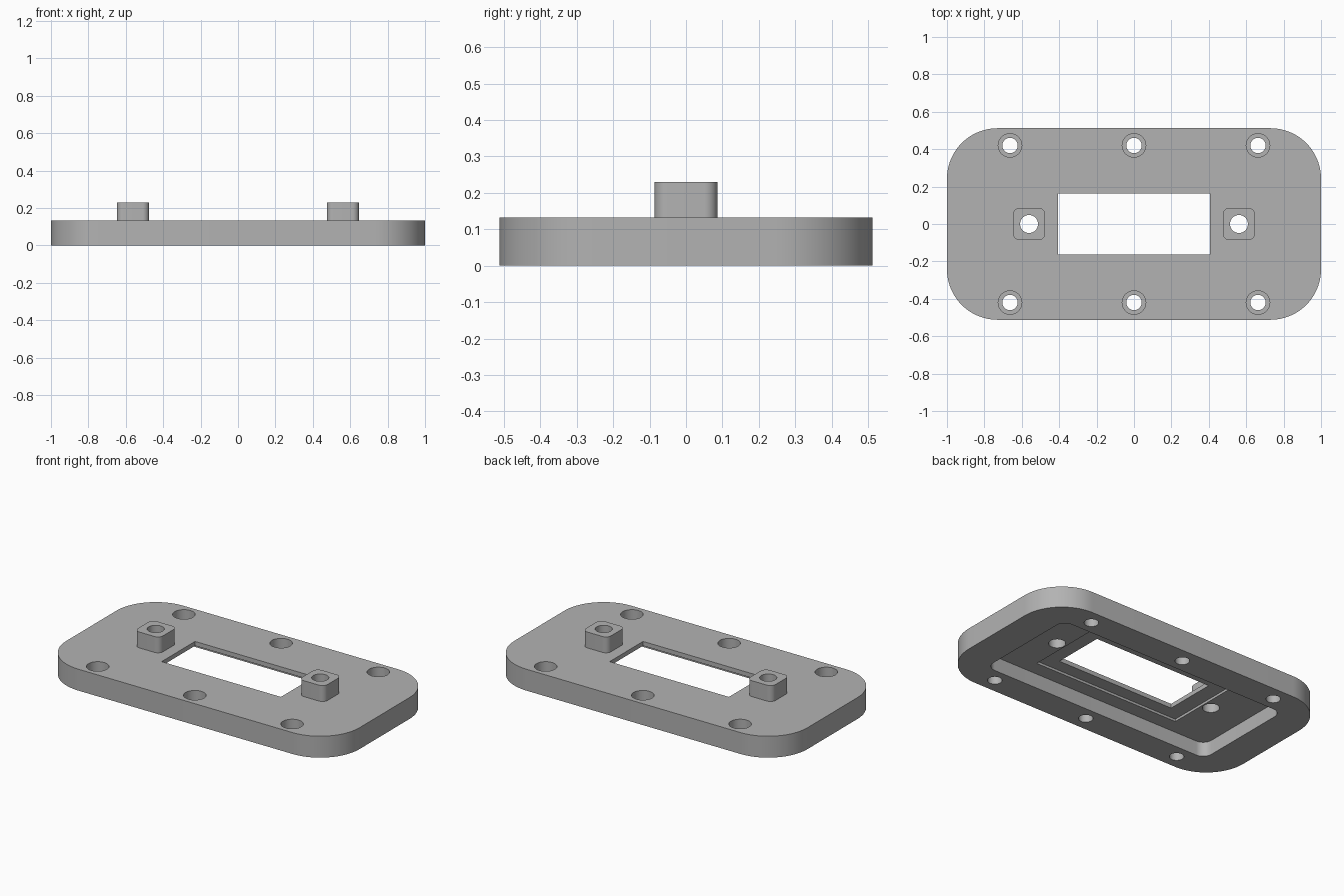
import bpy, bmesh
from math import cos, sin, pi, radians

if "Cube" in bpy.data.objects:
    bpy.data.objects.remove(bpy.data.objects["Cube"], do_unlink=True)

grey = bpy.data.materials.new("neutral grey")
grey.use_nodes = True
COLOR = (0.45, 0.45, 0.45, 1)
grey.diffuse_color = COLOR
grey.node_tree.nodes["Principled BSDF"].inputs["Base Color"].default_value = COLOR


def prism(name, outline, z0, z1):
    """Extrude a closed outline from z0 up to z1."""
    bm = bmesh.new()
    base = bm.faces.new([bm.verts.new((x, y, z0)) for x, y in outline])
    new = bmesh.ops.extrude_face_region(bm, geom=[base])["geom"]
    bmesh.ops.translate(bm, vec=(0, 0, z1 - z0),
                        verts=[v for v in new if isinstance(v, bmesh.types.BMVert)])
    bmesh.ops.recalc_face_normals(bm, faces=bm.faces)
    mesh = bpy.data.meshes.new(name)
    bm.to_mesh(mesh)
    bm.free()
    mesh.materials.append(grey)
    ob = bpy.data.objects.new(name, mesh)
    bpy.context.collection.objects.link(ob)
    return ob


def rounded(hx, hy, r, cx=0, steps=12):
    """Rectangle outline with rounded corners."""
    pts = []
    for i, (sx, sy) in enumerate([(1, 1), (-1, 1), (-1, -1), (1, -1)]):
        for k in range(steps + 1):
            a = (i + k / steps) * pi / 2
            pts.append((cx + sx * (hx - r) + r * cos(a), sy * (hy - r) + r * sin(a)))
    return pts


def rect(hx, hy):
    return [(hx, hy), (-hx, hy), (-hx, -hy), (hx, -hy)]


def circle(cx, cy, r, n=40):
    return [(cx + r * cos(2 * pi * k / n), cy + r * sin(2 * pi * k / n)) for k in range(n)]


def combine(target, tool, operation):
    """Apply a boolean and remove its tool."""
    tool.hide_render = True
    mod = target.modifiers.new("boolean", 'BOOLEAN')
    mod.operation, mod.solver, mod.object = operation, 'EXACT', tool
    bpy.context.view_layer.objects.active = target
    bpy.ops.object.modifier_apply(modifier=mod.name)
    bpy.data.objects.remove(tool, do_unlink=True)


TOP, FLOOR, BOSS_TOP = 0.132, 0.09, 0.23

# Plate with two raised bosses
plate = prism("mounting_plate", rounded(1, 0.512, 0.27, steps=24), 0, TOP)
for side in (-1, 1):
    combine(plate, prism("boss", rounded(0.086, 0.086, 0.035, side * 0.561), 0.11, BOSS_TOP), 'UNION')

# Underside pocket, shallow recess and window
combine(plate, prism("pocket", rounded(0.795, 0.335, 0.06), -0.1, FLOOR), 'DIFFERENCE')
combine(plate, prism("recess", rect(0.505, 0.243), 0.05, 0.105), 'DIFFERENCE')
combine(plate, prism("window", rect(0.407, 0.163), -0.1, 0.4), 'DIFFERENCE')

# Boss bores
for side in (-1, 1):
    combine(plate, prism("bore", circle(side * 0.561, 0, 0.048), -0.1, 0.4), 'DIFFERENCE')

# Counterbored screw holes around the rim
for x in (-0.663, 0, 0.663):
    for y in (-0.42, 0.42):
        combine(plate, prism("screw_hole", circle(x, y, 0.041), -0.1, 0.4), 'DIFFERENCE')
        combine(plate, prism("counterbore", circle(x, y, 0.063), 0.06, 0.4), 'DIFFERENCE')

# Smooth the rounded walls, keep the edges crisp
bpy.ops.object.select_all(action='DESELECT')
plate.select_set(True)
bpy.context.view_layer.objects.active = plate
bpy.ops.object.shade_smooth_by_angle(angle=radians(30))
